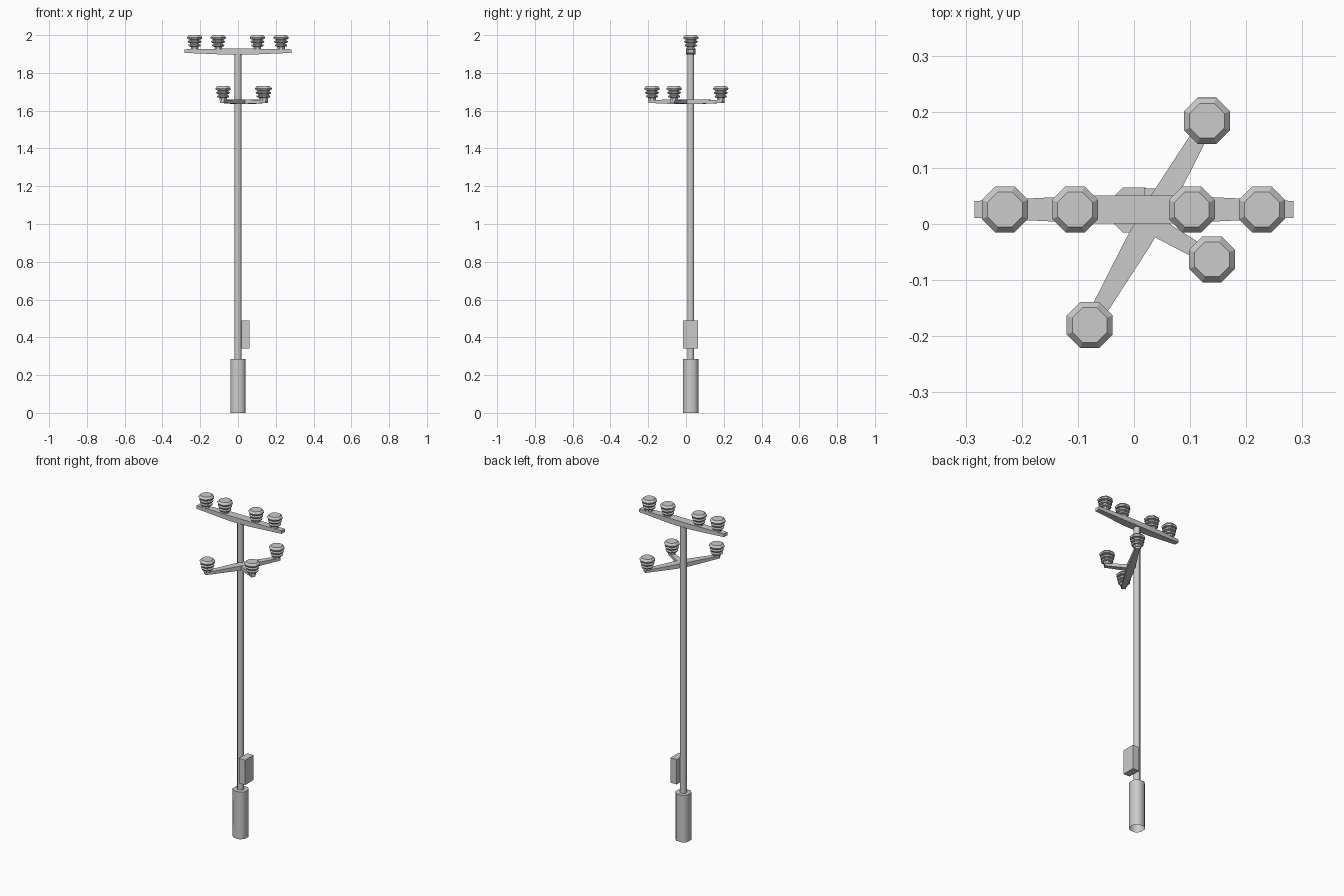
import bpy, bmesh
from math import pi, cos, sin, radians
from mathutils import Matrix

if "Cube" in bpy.data.objects:
    bpy.data.objects.remove(bpy.data.objects["Cube"])

PY = 0.026  # pole centre in y


def finish(name, bm, smooth=False):
    bmesh.ops.recalc_face_normals(bm, faces=bm.faces)
    me = bpy.data.meshes.new(name)
    bm.to_mesh(me)
    bm.free()
    ob = bpy.data.objects.new(name, me)
    bpy.context.collection.objects.link(ob)
    if smooth:
        bpy.context.view_layer.objects.active = ob
        ob.select_set(True)
        bpy.ops.object.shade_smooth_by_angle(angle=radians(50))
        ob.select_set(False)
    return ob


def lathe(name, profile, loc, sides=8, smooth=False, cap_bottom=True):
    """Stack octagonal rings; profile radii are measured to the flats."""
    bm = bmesh.new()
    rings = []
    for r, z in profile:
        R = r / cos(pi / sides)
        rings.append([bm.verts.new((loc[0] + R * cos((i + .5) * 2 * pi / sides),
                                    loc[1] + R * sin((i + .5) * 2 * pi / sides),
                                    loc[2] + z)) for i in range(sides)])
    for a, b in zip(rings, rings[1:]):
        for i in range(sides):
            j = (i + 1) % sides
            bm.faces.new((a[i], a[j], b[j], b[i]))
    bm.faces.new(rings[-1])
    if cap_bottom:
        bm.faces.new(rings[0][::-1])
    return finish(name, bm, smooth)


def arm(name, sections, loc, angle):
    """Tapered bar along local x; sections are (x, half width, z low, z high)."""
    bm = bmesh.new()
    rings = [[bm.verts.new(p) for p in ((x, -w, lo), (x, w, lo), (x, w, hi), (x, -w, hi))]
             for x, w, lo, hi in sections]
    for a, b in zip(rings, rings[1:]):
        for i in range(4):
            j = (i + 1) % 4
            bm.faces.new((a[i], a[j], b[j], b[i]))
    bm.faces.new(rings[0])
    bm.faces.new(rings[-1])
    bm.transform(Matrix.Translation(loc) @ Matrix.Rotation(angle, 4, 'Z'))
    return finish(name, bm)


# Ribbed insulator: stem and three sheds
INSULATOR = [(.020, 0), (.020, .014), (.030, .016), (.033, .024), (.024, .028),
             (.024, .033), (.034, .036), (.037, .044), (.027, .048), (.027, .053),
             (.038, .055), (.041, .064), (.031, .076)]

# Base sleeve (open underneath) and pole
bm = bmesh.new()
h, c = .040, .020
outline = [(h, -c), (h, c), (c, h), (-c, h), (-h, c), (-h, -c), (-c, -h), (c, -h)]
low = [bm.verts.new((x, y + PY - .001, 0)) for x, y in outline]
top = [bm.verts.new((x, y + PY - .001, .285)) for x, y in outline]
for i in range(8):
    j = (i + 1) % 8
    bm.faces.new((low[i], low[j], top[j], top[i]))
bm.faces.new(top)
finish("base_sleeve", bm, True)
lathe("pole", [(.018, .28), (.018, 1.905)], (0, PY - .001, 0), smooth=True)

# Control box on the side of the pole
bm = bmesh.new()
bmesh.ops.create_cube(bm, size=1, matrix=Matrix.Translation((.039, PY - .003, .415))
                      @ Matrix.Diagonal((.042, .08, .15, 1)))
finish("side_box", bm)

# Upper crossarm with four insulators
arm("upper_crossarm", [(-.284, .015, 1.906, 1.925), (-.07, .025, 1.897, 1.928),
                       (.07, .025, 1.897, 1.928), (.284, .015, 1.906, 1.925)],
    (0, PY, 0), 0)
for k, x in enumerate((-.230, -.105, .103, .228)):
    lathe(f"upper_insulator_{k + 1}", INSULATOR, (x, PY, 1.924))

# Lower bracket: a through bar touching the pole, plus one short arm
MID = (.027, .002, 0)
A = radians(60)
arm("lower_bar", [(-.225, .012, 1.641, 1.656), (-.04, .022, 1.634, 1.660),
                  (.04, .022, 1.634, 1.660), (.225, .012, 1.641, 1.656)], MID, A)
arm("lower_short_arm", [(0, .018, 1.635, 1.659), (.145, .012, 1.641, 1.656)], MID, A - pi / 2)
for k, (x, y) in enumerate(((-.079, -.180), (.130, .184), (.139, -.063))):
    lathe(f"lower_insulator_{k + 1}", INSULATOR, (x, y, 1.654))
